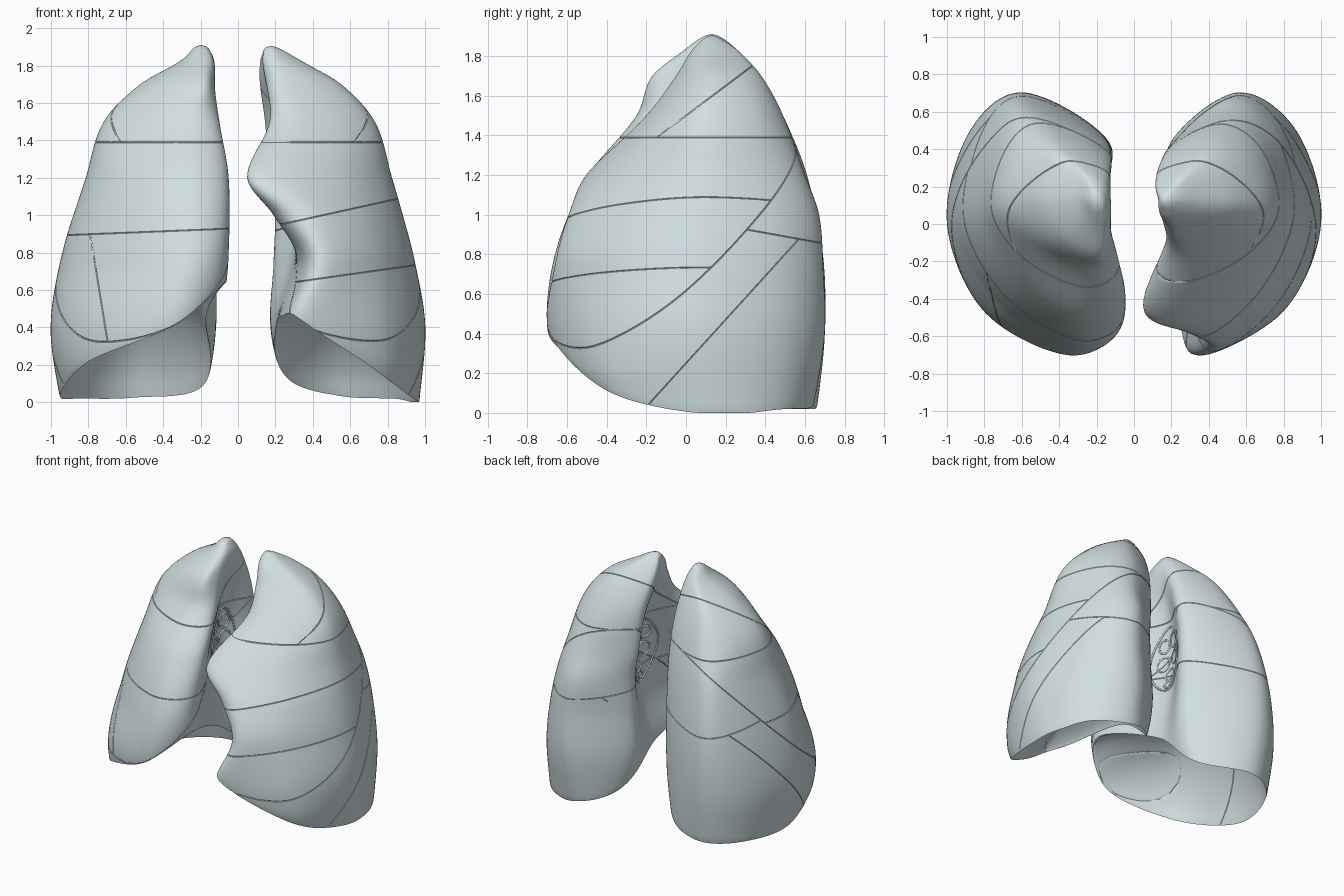
import bpy, bmesh, math
from mathutils import Vector

if "Cube" in bpy.data.objects:
    bpy.data.objects.remove(bpy.data.objects["Cube"])

N, ROWS, DOME = 112, 64, 24

# Section rows: z, then lateral, back, medial-back, hilum, medial-front and front (x, y)
WIDE = [
    (0.00, .95, .05, .55, .66, .20, .46, .18, .10, .12, -.40, .35, -.60),
    (0.40, 1.0, .00, .58, .70, .14, .44, .17, .08, .08, -.45, .33, -.70),
    (0.80, .935, .02, .58, .69, .13, .43, .23, .08, .05, -.48, .28, -.66),
    (1.20, .81, .05, .55, .61, .13, .41, .25, .10, .05, -.35, .28, -.49),
    (1.50, .715, .09, .45, .49, .13, .35, .19, .12, .10, -.15, .25, -.25),
    (1.70, .52, .12, .38, .38, .15, .29, .13, .13, .13, -.08, .20, -.17),
    (1.83, .30, .13, .25, .26, .16, .22, .13, .13, .14, .02, .20, -.01),
    (1.905, .23, .13, .20, .17, .18, .16, .165, .13, .17, .10, .20, .09)]
NOTCHED = [
    (0.00, .97, .10, .55, .64, .30, .48, .24, .12, .22, -.30, .45, -.55),
    (0.40, 1.0, .00, .55, .70, .20, .44, .20, .12, .22, -.45, .33, -.70),
    (0.75, .945, .02, .55, .69, .20, .41, .29, .12, .33, -.44, .45, -.66),
    (1.00, .88, .04, .52, .67, .20, .40, .33, .12, .19, -.44, .38, -.59),
    (1.20, .82, .06, .50, .60, .17, .38, .33, .12, .05, -.42, .25, -.49),
    (1.50, .73, .09, .42, .49, .15, .35, .23, .11, .17, -.12, .30, -.20),
    (1.70, .55, .12, .36, .38, .13, .28, .15, .12, .16, .00, .24, -.05),
    (1.83, .33, .13, .26, .26, .13, .20, .13, .13, .14, .06, .20, .03),
    (1.90, .21, .13, .18, .16, .155, .15, .14, .13, .15, .11, .18, .10)]

# Lower margin heights at the eight points around a section
WIDE_RIM = (.01, -.005, .0, .06, .42, .64, .40, .20)
NOTCHED_RIM = (-.03, -.005, .01, .10, .38, .45, .43, .09)


def hermite(a, b, ma, mb, t):
    return (a * (2*t**3 - 3*t**2 + 1) + ma * (t**3 - 2*t**2 + t)
            + b * (3*t**2 - 2*t**3) + mb * (t**3 - t**2))


def around(vals, u):
    """Closed smooth curve through vals, u in 0..len."""
    n = len(vals)
    i, t = int(math.floor(u)), u - math.floor(u)
    p = [vals[(i + k) % n] for k in (-1, 0, 1, 2)]
    return hermite(p[1], p[2], (p[2] - p[0]) / 2, (p[3] - p[1]) / 2, t)


def section(table, z):
    """The eight control points of the section at height z."""
    last = len(table) - 2
    i = max(k for k in range(last + 1) if k == 0 or table[k][0] <= z)
    a, b = table[i], table[i + 1]
    p, q = table[max(i - 1, 0)], table[min(i + 2, last + 1)]
    h = b[0] - a[0]
    t = (z - a[0]) / h
    r = [hermite(a[k], b[k], (b[k] - p[k]) / (b[0] - p[0]) * h,
                 (q[k] - a[k]) / (q[0] - a[0]) * h, t) for k in range(1, 13)]
    lat, back, mb, hil, mf, front = [Vector(r[k:k + 2]) for k in range(0, 12, 2)]

    def corner(e, f):
        return Vector((e.x + f * (lat.x - e.x), lat.y + f * (e.y - lat.y)))
    # the front outer shoulder flattens with height
    slim = .71 - .07 * min(max((z - .2) / .5, 0), 1)
    return [lat, corner(back, .71), back, mb, hil, mf, front, corner(front, slim)]


def surface(table, u, z):
    p = around(section(table, z), u)
    return Vector((p.x, p.y, z))


def above(plane, p):
    a, b, c = plane
    return p.z - (a + b * p.y + c * p.x)


def groove(bm, plane, keep, w=.003, depth=.003):
    """Cut a fine V groove along z = a + b*y + c*x on the faces that pass keep."""
    a, b, c = plane
    no = Vector((-c, -b, 1)).normalized()
    for off in (-w, w, 0):
        faces = [f for f in bm.faces if keep(f.calc_center_median())]
        geom = set(faces)
        for f in faces:
            geom.update(f.edges)
            geom.update(f.verts)
        res = bmesh.ops.bisect_plane(bm, geom=list(geom), dist=1e-5,
                                     plane_co=Vector((0, 0, a)) + no * off, plane_no=no)
    bm.normal_update()
    for v in [g for g in res['geom_cut'] if isinstance(g, bmesh.types.BMVert)]:
        v.co -= v.normal * depth


def lung(name, table, rim, side, dome_top, cuts):
    bm = bmesh.new()
    us = [8 * k / N for k in range(N)]
    zb = [around(rim, u) for u in us]
    top = table[-1][0]
    rings = []
    # diaphragm hollow, from its centre out to the margin
    mid = Vector((.50, -.02, dome_top))
    edge = [surface(table, u, z) for u, z in zip(us, zb)]
    for j in range(DOME - 1, 0, -1):
        s = (j / DOME) ** 1.4
        f = (1 - (1 - s) ** 2) ** .7
        rings.append([Vector((*e.lerp(mid, s).xy, e.z + (dome_top - e.z) * f)) for e in edge])
    # outer wall, from the margin up to the apex
    for j in range(ROWS + 1):
        t = math.sin(j / ROWS * math.pi / 2) * .5 + j / ROWS * .5
        rings.append([surface(table, u, z + (top - z) * t) for u, z in zip(us, zb)])
    vs = [[bm.verts.new(p) for p in r] for r in rings]
    for lo, hi in zip(vs, vs[1:]):
        for k in range(N):
            m = (k + 1) % N
            bm.faces.new((lo[k], lo[m], hi[m], hi[k]))
    tip = sum(rings[-1], Vector()) / N + Vector((0, 0, .006))
    for ring, p in ((vs[0], mid), (vs[-1], tip)):
        c = bm.verts.new(p)
        for k in range(N):
            bm.faces.new((ring[k], ring[(k + 1) % N], c))
    # soften the margin and the apex
    soft = [v for r in vs[DOME - 3:DOME + 2] + vs[-4:] for v in r]
    for _ in range(3):
        bmesh.ops.smooth_vert(bm, verts=soft, factor=.5,
                              use_axis_x=True, use_axis_y=True, use_axis_z=True)
    bmesh.ops.recalc_face_normals(bm, faces=bm.faces)
    for plane, keep in cuts:
        groove(bm, plane, keep)
    for v in bm.verts:
        v.co.x *= side
        v.co.z = max(v.co.z, 0)
    bmesh.ops.recalc_face_normals(bm, faces=bm.faces)
    me = bpy.data.meshes.new(name)
    bm.to_mesh(me)
    bm.free()
    me.materials.append(tissue)
    ob = bpy.data.objects.new(name, me)
    bpy.context.collection.objects.link(ob)
    bpy.ops.object.select_all(action='DESELECT')
    ob.select_set(True)
    bpy.context.view_layer.objects.active = ob
    bpy.ops.object.shade_smooth_by_angle(angle=math.radians(32))


def hilum(name, table, side):
    """Airway and vessel openings ringed on the inner face."""
    cu = bpy.data.curves.new(name, 'CURVE')
    cu.dimensions = '3D'
    cu.bevel_depth = .007
    cu.bevel_resolution = 2
    cu.materials.append(tissue)
    rings = [(3.95, 1.10, .36, .25), (3.83, 1.24, .13, .055), (4.10, 1.22, .10, .05),
             (3.80, 1.10, .13, .055), (4.10, 1.08, .11, .055), (3.93, .97, .12, .045),
             (3.98, .90, .08, .025)]
    for u0, z0, ru, rz in rings:
        sp = cu.splines.new('POLY')
        sp.points.add(31)
        sp.use_cyclic_u = True
        for k, pt in enumerate(sp.points):
            a = k / 32 * math.tau
            p = surface(table, u0 + ru * math.cos(a), z0 + rz * math.sin(a))
            pt.co = (p.x * side, p.y, p.z, 1)
    bpy.context.collection.objects.link(bpy.data.objects.new(name, cu))


tissue = bpy.data.materials.new("pale_tissue")
tissue.diffuse_color = (.64, .74, .76, 1)
tissue.use_nodes = True
tissue.node_tree.nodes["Principled BSDF"].inputs["Base Color"].default_value = tissue.diffuse_color

# Fissures and segment boundaries, as planes (a, b, c) with the region each one crosses
OBL, APEX = (1.17, .81, -.57), (1.39, 0, 0)
LOW = (.98, -.18, 0)


def upper(p): return above(OBL, p) > 0
def lower(p): return above(OBL, p) < 0
def apical(p): return upper(p) and above(APEX, p) > 0


everywhere = lambda p: True
shared = [(OBL, everywhere), (APEX, upper), ((1.5, .75, 0), apical), (LOW, lower),
          ((.25, 1.1, 0), lambda p: lower(p) and above(LOW, p) < 0 and p.x > .3)]
MID = (.93, 0, -.04)
right_cuts = shared + [(MID, upper),
                       ((-4, 0, 6.2), lambda p: upper(p) and above(MID, p) < 0 and p.y < 0)]
left_cuts = shared + [((.90, 0, .22), upper), ((.60, 0, .14), upper)]

lung("right_lung", WIDE, WIDE_RIM, -1, .68, right_cuts)
lung("left_lung", NOTCHED, NOTCHED_RIM, 1, .58, left_cuts)
hilum("right_hilum", WIDE, -1)
hilum("left_hilum", NOTCHED, 1)
